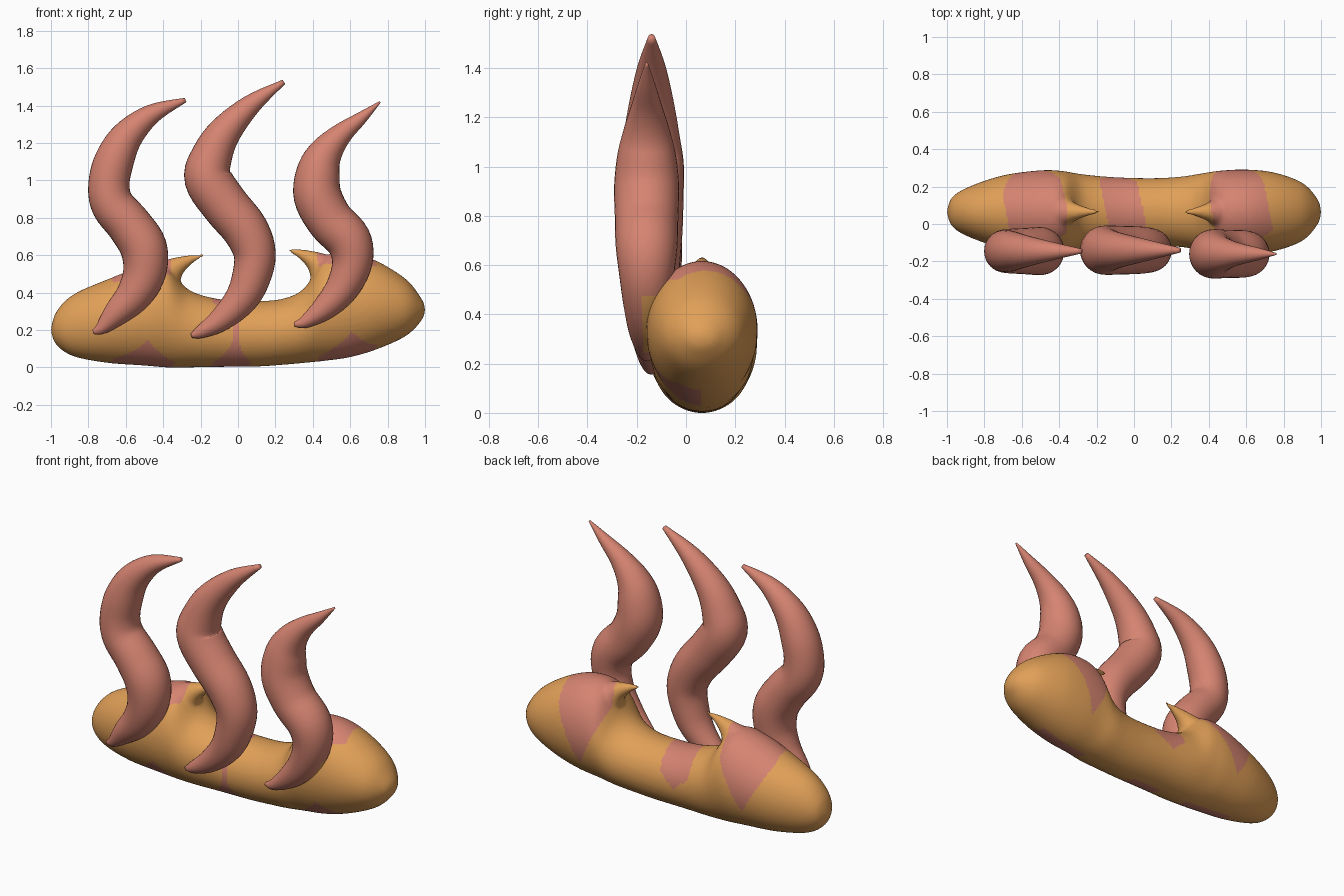
import bpy, bmesh
from math import cos, sin, pi, hypot

old = bpy.data.objects.get("Cube")
if old:
    bpy.data.objects.remove(old, do_unlink=True)


def material(name, rgb):
    m = bpy.data.materials.new(name)
    m.use_nodes = True
    m.diffuse_color = (*rgb, 1)
    bsdf = next(n for n in m.node_tree.nodes if n.type == 'BSDF_PRINCIPLED')
    bsdf.inputs["Base Color"].default_value = (*rgb, 1)
    return m


crust = material("golden crust", (0.75, 0.35, 0.096))
rose = material("rose pink", (0.67, 0.23, 0.165))


def smooth_path(pts, steps):
    """Catmull-Rom interpolation through tuples of any length."""
    out = []
    for i in range(len(pts) - 1):
        a, b, c, d = (pts[max(0, min(len(pts) - 1, i + k))] for k in (-1, 0, 1, 2))
        for s in range(steps):
            t = s / steps
            out.append([0.5 * (2 * q + (r - p) * t + (2 * p - 5 * q + 4 * r - u) * t * t
                               + (3 * q - p - 3 * r + u) * t ** 3)
                        for p, q, r, u in zip(a, b, c, d)])
    out.append(list(pts[-1]))
    return out


def loft(bm, stations, y, sides=32, upright=False):
    """Skin ellipses (x, z, in-plane radius, y radius) along a path in the xz plane."""
    rings = []
    for i, (x, z, rn, ry) in enumerate(stations):
        p, q = stations[max(i - 1, 0)], stations[min(i + 1, len(stations) - 1)]
        tx, tz = (1, 0) if upright else (q[0] - p[0], q[1] - p[1])
        n = hypot(tx, tz)
        nx, nz = -tz / n, tx / n
        rn, ry = max(rn, 0.004), max(ry, 0.004)
        rings.append([bm.verts.new((x + nx * rn * cos(a), y + ry * sin(a), z + nz * rn * cos(a)))
                      for a in (2 * pi * k / sides for k in range(sides))])
    for r, s in zip(rings, rings[1:]):
        for k in range(sides):
            j = (k + 1) % sides
            bm.faces.new((r[k], r[j], s[j], s[k]))
    bm.faces.new(rings[0])
    bm.faces.new(rings[-1])


def finish(bm, name):
    bmesh.ops.recalc_face_normals(bm, faces=bm.faces)
    mesh = bpy.data.meshes.new(name)
    bm.to_mesh(mesh)
    bm.free()
    ob = bpy.data.objects.new(name, mesh)
    bpy.context.collection.objects.link(ob)
    bpy.ops.object.select_all(action='DESELECT')
    ob.select_set(True)
    bpy.context.view_layer.objects.active = ob
    return ob


# Loaf body: x, bottom, top, half depth
MID = 0.065
body = [(-1, .19, .21, .01), (-.97, .12, .30, .08), (-.88, .06, .39, .135),
        (-.7, .025, .47, .195), (-.5, .01, .545, .222), (-.38, 0, .55, .218),
        (-.27, 0, .42, .2), (-.1, .003, .365, .185), (.1, .005, .355, .18),
        (.25, .015, .37, .188), (.36, .025, .43, .205), (.46, .035, .59, .22),
        (.6, .055, .615, .226), (.75, .1, .565, .21), (.9, .17, .47, .155),
        (.98, .25, .37, .07), (1, .3, .32, .01)]
# Curled crust lips beside the valley: x, z, radius
left_lip = [(-.52, .36, .17), (-.42, .45, .125), (-.34, .53, .06),
            (-.26, .575, .026), (-.185, .6, .007)]
right_lip = [(.6, .38, .18), (.5, .48, .13), (.42, .56, .062),
             (.34, .605, .027), (.265, .63, .007)]

bm = bmesh.new()
loft(bm, [(x, (b + t) / 2, (t - b) / 2, w) for x, b, t, w in smooth_path(body, 6)],
     MID, 48, upright=True)
for lip in (left_lip, right_lip):
    loft(bm, [(x, z, r, r) for x, z, r in smooth_path(lip, 6)], MID)
loaf = finish(bm, "bread_loaf")
remesh = loaf.modifiers.new("fuse", 'REMESH')
remesh.mode = 'VOXEL'
remesh.voxel_size = 0.011
relax = loaf.modifiers.new("relax", 'SMOOTH')
relax.factor = 0.5
relax.iterations = 5
for mod in ("fuse", "relax"):
    bpy.ops.object.modifier_apply(modifier=mod)
loaf.data.materials.clear()
loaf.data.materials.append(crust)
loaf.data.materials.append(rose)


# Rose bands over the top, tapering down the back and stopping on the front
def in_band(c, centre, half, top):
    dy = c.y - MID
    if dy > 0:
        taper = min(1, max(0, (c.z - 0.17) / (top - 0.27)))
    else:
        taper = min(1, max(0, (c.y + 0.13) / 0.1))
    return abs(c.x - centre + 0.2 * dy) < half * taper


for p in loaf.data.polygons:
    c = p.center
    on_lip = -.36 < c.x < -.2 and c.z > .42
    bands = ((-.52, .165, .55), (-.05, .1, .36), (.57, .155, .6))
    p.material_index = int(not on_lip and any(in_band(c, *b) for b in bands))
bpy.ops.object.shade_smooth()

# Steam wisps: x, z, radius
wisps = {
    "steam_wisp_right": (-.145, [
        (-.775, .19, .012), (-.73, .21, .035), (-.65, .29, .07), (-.555, .39, .097),
        (-.5, .51, .115), (-.505, .64, .125), (-.58, .76, .12), (-.67, .87, .115),
        (-.69, .98, .11), (-.66, 1.11, .105), (-.59, 1.24, .085),
        (-.46, 1.355, .053), (-.28, 1.43, .012)]),
    "steam_wisp_middle": (-.14, [
        (-.25, .17, .012), (-.2, .19, .035), (-.1, .25, .062), (0, .345, .085),
        (.06, .45, .1), (.09, .6, .112), (.04, .735, .122), (-.07, .87, .126),
        (-.16, 1.01, .127), (-.14, 1.13, .11), (-.07, 1.26, .088),
        (.07, 1.405, .055), (.245, 1.527, .013)]),
    "steam_wisp_left": (-.16, [
        (.3, .23, .012), (.36, .245, .035), (.47, .325, .068), (.56, .43, .09),
        (.61, .56, .108), (.59, .68, .122), (.49, .79, .125), (.425, .92, .128),
        (.43, 1.05, .115), (.47, 1.15, .09), (.55, 1.245, .06),
        (.66, 1.335, .033), (.76, 1.42, .005)]),
}
for name, (y, path) in wisps.items():
    bm = bmesh.new()
    loft(bm, [(x, z, r, r * 1.03) for x, z, r in smooth_path(path, 5)], y)
    ob = finish(bm, name)
    ob.data.materials.append(rose)
    ob.data.materials.append(crust)
    # Crust coloured patch at the foot of one wisp, facing the loaf
    if name == "steam_wisp_left":
        for p in ob.data.polygons:
            p.material_index = int(.25 < p.center.z < .46 and p.normal.x > .2 and p.normal.y > -.1)
    bpy.ops.object.shade_smooth()
